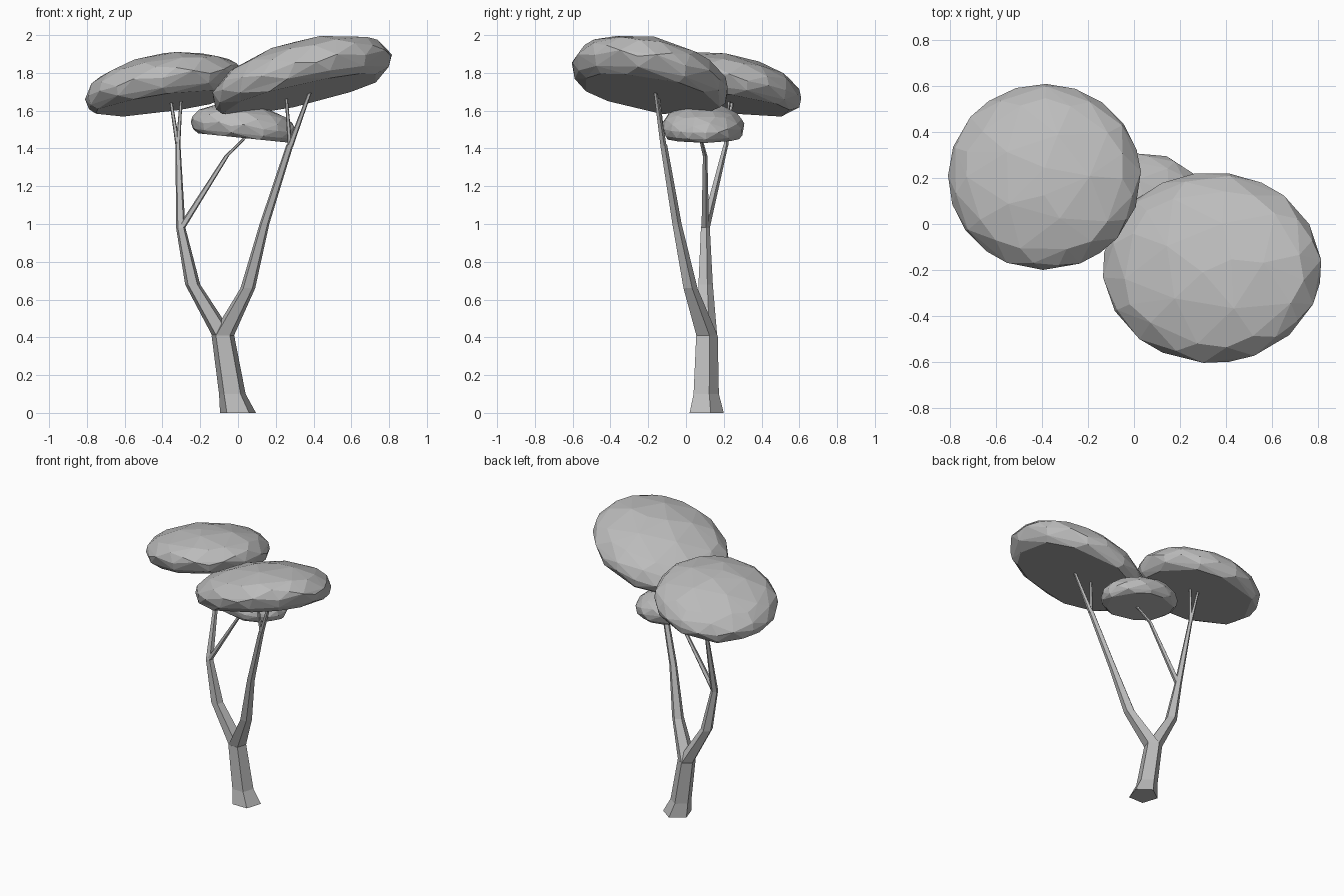
import bpy
import bmesh
import math
from mathutils import Matrix, Vector

if "Cube" in bpy.data.objects:
    bpy.data.objects.remove(bpy.data.objects["Cube"], do_unlink=True)

grey = bpy.data.materials.new("plain grey")
grey.use_nodes = True
COLOUR = (0.5, 0.5, 0.5, 1.0)
grey.diffuse_color = COLOUR
grey.node_tree.nodes["Principled BSDF"].inputs["Base Color"].default_value = COLOUR


def make_object(name, bm):
    bmesh.ops.recalc_face_normals(bm, faces=bm.faces)
    mesh = bpy.data.meshes.new(name)
    bm.to_mesh(mesh)
    bm.free()
    mesh.materials.append(grey)
    obj = bpy.data.objects.new(name, mesh)
    bpy.context.collection.objects.link(obj)
    return obj


def limb(name, path, sides=5):
    """Tapered faceted tube through (x, y, z, radius) stations."""
    bm = bmesh.new()
    rings = []
    for x, y, z, r in path:
        ring = []
        for i in range(sides):
            a = math.pi / 2 + math.tau * i / sides
            ring.append(bm.verts.new((x + r * math.cos(a), y + r * math.sin(a), z)))
        rings.append(ring)
    for low, high in zip(rings, rings[1:]):
        for i in range(sides):
            j = (i + 1) % sides
            bm.faces.new((low[i], low[j], high[j], high[i]))
    bm.faces.new(rings[0])
    bm.faces.new(rings[-1])
    return make_object(name, bm)


def canopy(name, low, high, thickness, slope_x, slope_y, spin):
    """Flat-bottomed faceted dome, sheared to lean, then fitted to its bounds."""
    bm = bmesh.new()
    bmesh.ops.create_icosphere(bm, subdivisions=3, radius=1,
                               matrix=Matrix.Rotation(spin, 4, "Z"))
    low, high = Vector(low), Vector(high)
    half = (high - low) / 2
    for v in bm.verts:
        x, y, z = v.co
        z = max(z, -0.45)
        v.co.z = z * thickness + x * half.x * slope_x + y * half.y * slope_y
    for axis in range(3):
        values = [v.co[axis] for v in bm.verts]
        start, span = min(values), max(values) - min(values)
        for v in bm.verts:
            t = (v.co[axis] - start) / span
            v.co[axis] = low[axis] + t * (high[axis] - low[axis])
    obj = make_object(name, bm)
    # Coarser, irregular facets
    decimate = obj.modifiers.new("coarse facets", "DECIMATE")
    decimate.ratio = 0.45
    return obj


# Trunk and the two main boughs
limb("trunk", [(0, 0.1, 0, 0.1), (-0.03, 0.1, 0.1, 0.074), (-0.08, 0.105, 0.41, 0.063)])
limb("right_bough", [(-0.08, 0.105, 0.41, 0.06), (-0.24, 0.1, 0.68, 0.042),
                     (-0.303, 0.1, 0.98, 0.026), (-0.318, 0.21, 1.42, 0.014)])
limb("left_bough", [(-0.08, 0.105, 0.41, 0.062), (0.052, 0.02, 0.66, 0.041),
                    (0.14, -0.05, 1.0, 0.027), (0.275, -0.12, 1.42, 0.02)])

# Thin twigs reaching into the foliage
limb("right_outer_twig", [(-0.318, 0.21, 1.41, 0.013), (-0.36, 0.25, 1.68, 0.008)])
limb("right_inner_twig", [(-0.318, 0.21, 1.41, 0.013), (-0.3, 0.23, 1.68, 0.007)])
limb("left_outer_twig", [(0.275, -0.12, 1.41, 0.018), (0.4, -0.17, 1.75, 0.009)])
limb("left_inner_twig", [(0.275, -0.12, 1.41, 0.013), (0.252, -0.15, 1.72, 0.007)])
limb("middle_twig", [(-0.3, 0.1, 0.98, 0.022), (-0.06, 0.1, 1.36, 0.013),
                     (0.06, 0.07, 1.48, 0.009)])

# Foliage
canopy("right_canopy", (-0.81, -0.2, 1.57), (0.03, 0.61, 1.91), 0.155, 0.12, -0.12, 0.3)
canopy("left_canopy", (-0.13, -0.6, 1.58), (0.81, 0.22, 2.0), 0.18, 0.21, -0.15, 1.1)
canopy("lower_canopy", (-0.25, -0.13, 1.43), (0.31, 0.31, 1.64), 0.11, -0.09, 0.0, 0.7)
